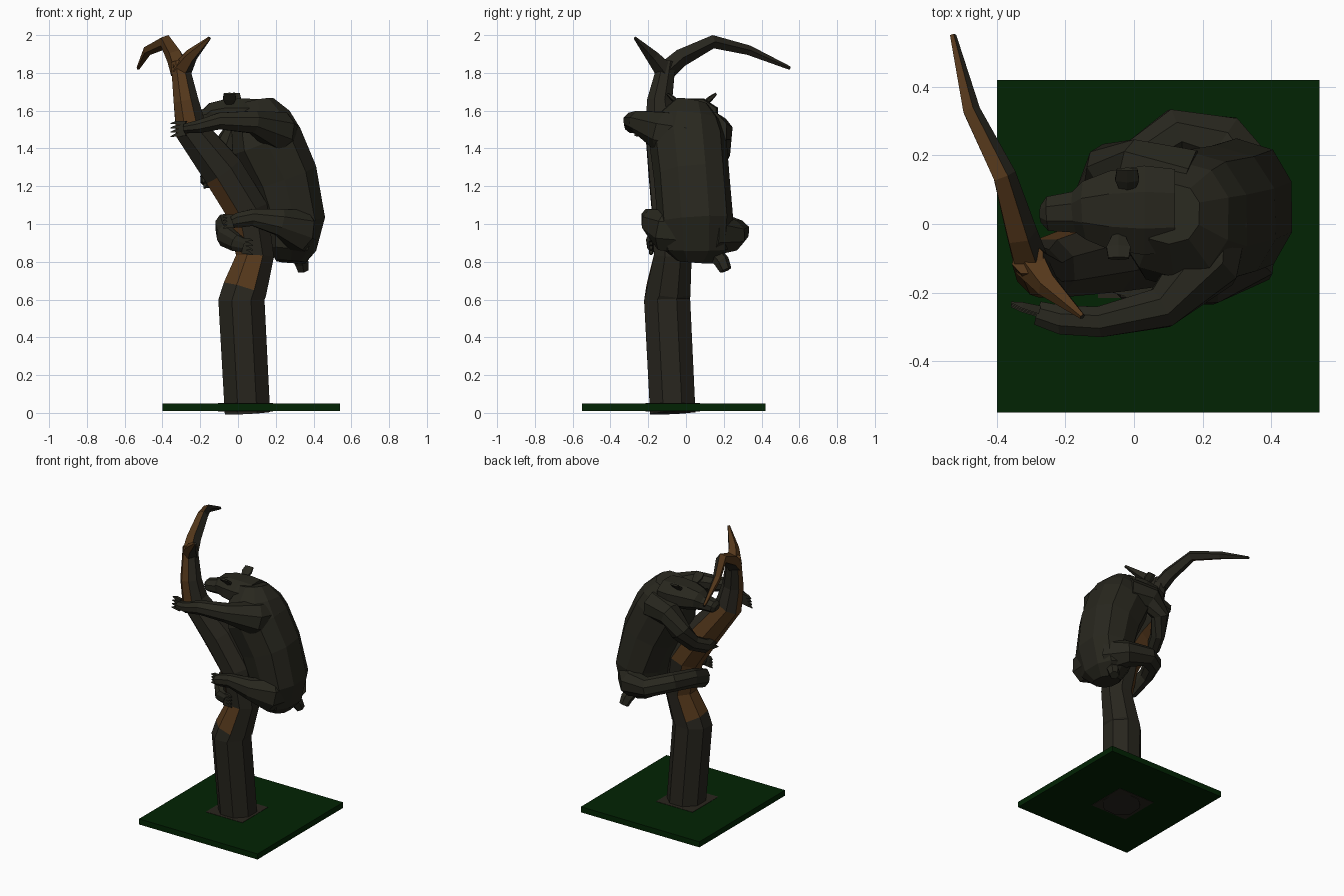
import bpy, bmesh, math
from mathutils import Vector


def mat(name, r, g, b):
    m = bpy.data.materials.new(name)
    m.diffuse_color = (r, g, b, 1)
    return m


FUR = mat("dark fur", 0.021, 0.020, 0.013)
BARK = mat("dark bark", 0.021, 0.019, 0.013)
WOOD = mat("bare wood", 0.090, 0.039, 0.011)
GRASS = mat("grass green", 0.0005, 0.017, 0.001)
DIRT = mat("dirt", 0.022, 0.018, 0.012)


def tube(name, pts, mats, sides=8, ref=(0, 0, 1), power=1.0):
    """Loft elliptical (or squarer, power < 1) rings (x, y, z, half width, half depth)."""
    ref = Vector(ref)
    c = [Vector(p[:3]) for p in pts]
    bm = bmesh.new()
    rings = []

    def soft(v):
        return math.copysign(abs(v) ** power, v)

    for i, p in enumerate(pts):
        t = (c[min(i + 1, len(c) - 1)] - c[max(i - 1, 0)]).normalized()
        u = ref.cross(t).normalized()
        v = t.cross(u)
        k = 1 / math.cos(math.pi / sides) if sides < 9 else 1
        ring = []
        for j in range(sides):
            w = (j + .5) * 2 * math.pi / sides
            ring.append(bm.verts.new(c[i] + u * p[3] * k * soft(math.cos(w))
                                     + v * p[-1] * k * soft(math.sin(w))))
        rings.append(ring)
    for r, s in zip(rings, rings[1:]):
        for j in range(sides):
            n = (j + 1) % sides
            bm.faces.new((r[j], r[n], s[n], s[j]))
    bm.faces.new(rings[0][::-1])
    bm.faces.new(rings[-1])
    bmesh.ops.recalc_face_normals(bm, faces=bm.faces)
    me = bpy.data.meshes.new(name)
    bm.to_mesh(me)
    bm.free()
    ob = bpy.data.objects.new(name, me)
    bpy.context.collection.objects.link(ob)
    for m in mats:
        me.materials.append(m)
    return ob


def weather(ob):
    """Bare wood on the weathered side of the upper trunk and branches."""
    for f in ob.data.polygons:
        n, z = f.normal, f.center.z
        if z > 1.5:
            bare = (n.x < 0.4 and n.y < 0.2) or n.z > 0.75
        elif z > 1.15:
            bare = n.x < 0 and n.y > -0.3
        elif z > 0.84:
            bare = n.x < -0.3
        else:
            bare = z > 0.65 and n.x < 0.3 and n.y < 0.8
        f.material_index = int(bare)


def claws(name, tip, direction, spread, length=0.075):
    """Row of four thin claws fanned across a paw."""
    tip, d, s = Vector(tip), Vector(direction).normalized(), Vector(spread)
    for i in range(4):
        k = (i - 1.5) / 1.5
        a = tip + s * k
        b = a + d * length * 0.6 + s * k * 0.15
        e = a + d * length + s * k * 0.25 + Vector((0, 0, -0.008))
        tube(f"{name}_{i + 1}", [(*a, .012), (*b, .009), (*e, .002)], [FUR], 4)


# Base slab and dirt patch
for name, size, loc, m in (("base", (.94, .97, .04), (.07, -.065, .03), GRASS),
                           ("dirt_patch", (.29, .29, .044), (.04, -.07, .03), DIRT)):
    bpy.ops.mesh.primitive_cube_add(size=1, location=loc)
    slab = bpy.context.object
    slab.name = name
    slab.scale = size
    slab.data.materials.append(m)

# Tree
Y = (0, 1, 0)
trunk = tube("trunk", [(.05, -.07, 0, .12), (.018, -.10, .6, .122), (.035, -.093, .65, .117),
                       (.09, -.07, .83, .1), (.05, -.07, 1.07, .11), (-.08, -.09, 1.28, .108),
                       (-.25, -.13, 1.5, .085), (-.275, -.14, 1.65, .066),
                       (-.31, -.1, 1.86, .045)], [BARK, WOOD], 8, Y)
short = tube("short_branch", [(-.3, -.11, 1.81, .045), (-.25, -.18, 1.89, .030),
                              (-.15, -.27, 1.985, .007)], [BARK, WOOD], 5)
long = tube("long_branch", [(-.305, -.11, 1.81, .045), (-.33, -.03, 1.88, .04),
                            (-.38, .14, 1.965, .03), (-.475, .33, 1.92, .022),
                            (-.528, .55, 1.825, .008)], [BARK, WOOD], 5)
for ob in (trunk, short, long):
    weather(ob)

# Bear torso
tube("torso", [(.28, .05, .80, .08, .10), (.285, .055, .87, .135, .18), (.30, .05, 1.02, .168, .20),
               (.24, .03, 1.25, .19, .20), (.15, .01, 1.44, .20, .205), (.12, .015, 1.56, .165, .17),
               (.105, .03, 1.645, .09, .09)], [FUR], 10, Y, 0.85)

# Head, ears, tail
tube("head", [(.12, .04, 1.58, .12, .08), (.03, .04, 1.58, .13, .085), (-.07, .04, 1.58, .115, .08),
              (-.14, .04, 1.575, .085, .065), (-.17, .035, 1.56, .06, .05),
              (-.25, .03, 1.55, .05, .04), (-.27, .03, 1.545, .025, .022)], [FUR], 8)
for s, x in ((1, -.02), (-1, -.045)):
    tube("left_ear" if s < 0 else "right_ear",
         [(x, .03 + s * .06, 1.63, .015, .013), (x, .03 + s * .10, 1.665, .035, .012),
          (x, .03 + s * .13, 1.69, .03, .006)], [FUR], 6)
tube("tail", [(.30, .13, .87, .04), (.335, .19, .80, .036), (.345, .21, .755, .028)], [FUR], 6, Y)

# Front arm, reaching high on the trunk
tube("upper_arm", [(.22, .0, 1.46, .11, .12), (.21, -.12, 1.49, .095, .105), (.08, -.245, 1.54, .06, .06),
                   (-.10, -.285, 1.545, .045, .044), (-.21, -.28, 1.515, .042, .034),
                   (-.28, -.26, 1.505, .035, .025)], [FUR])
claws("upper_arm_claw", (-.275, -.255, 1.505), (-1, .25, 0), (0, .005, .028), .085)

# Far arm, bent round the trunk
tube("lower_arm", [(.15, .12, 1.49, .10, .10), (.0, .175, 1.48, .07, .085), (-.08, .175, 1.38, .055, .065),
                   (-.12, .10, 1.28, .045, .05), (-.155, .01, 1.235, .045, .045),
                   (-.15, -.06, 1.24, .04, .035)], [FUR])
claws("lower_arm_claw", (-.16, -.05, 1.24), (-.15, -1, 0), (.008, 0, .035), .06)

# Near leg
tube("near_leg", [(.33, .02, .96, .09, .12), (.32, -.11, .97, .09, .11), (.22, -.18, 1.01, .055, .07),
                  (.08, -.2, 1.035, .035, .045), (.0, -.2, 1.02, .035, .04),
                  (-.03, -.2, 1.01, .03, .03)], [FUR])
claws("near_leg_claw", (-.02, -.2, 1.015), (-1, .2, 0), (0, 0, .024), .06)

# Far leg, wrapped behind the trunk
tube("far_leg", [(.32, .12, .95, .11, .12), (.25, .24, .94, .085, .08), (.12, .265, .96, .07, .06),
                 (-.02, .17, 1.0, .055, .06), (-.075, .04, .99, .045, .06),
                 (-.07, -.10, .94, .04, .06), (-.01, -.18, .90, .035, .045),
                 (.03, -.18, .885, .025, .035)], [FUR])
claws("far_leg_claw", (.02, -.185, .885), (1, 0, -.05), (0, 0, .03), .06)
